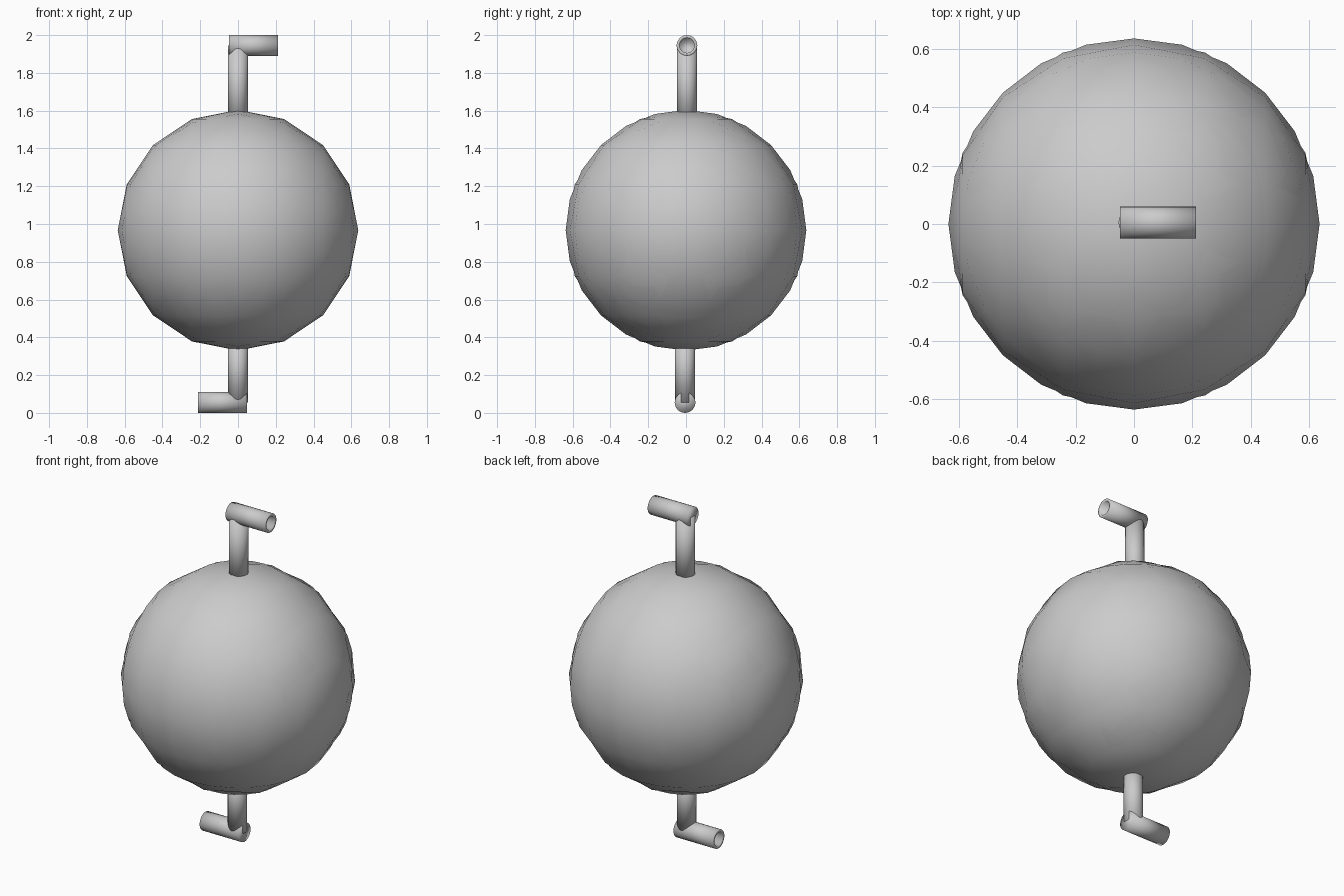
import bpy
from math import pi

if "Cube" in bpy.data.objects:
    bpy.data.objects.remove(bpy.data.objects["Cube"])

R, CENTRE = 0.637, 0.967      # body radius and height
PIPE = 0.055                  # pipe radius


def smooth(ob):
    for p in ob.data.polygons:
        p.use_smooth = True


def ball(name, rot):
    bpy.ops.mesh.primitive_uv_sphere_add(segments=24, ring_count=8, radius=R,
                                         location=(0, 0, CENTRE), rotation=rot)
    ob = bpy.context.object
    ob.name = name
    smooth(ob)


def lathe(name, profile, loc, rot, steps=24):
    """Revolve (radius, height) points round the local z axis."""
    from math import cos, sin
    verts, faces = [], []
    for r, h in profile:
        verts += [(r * cos(2 * pi * i / steps), r * sin(2 * pi * i / steps), h)
                  for i in range(steps)]
    for k in range(len(profile) - 1):
        for i in range(steps):
            j = (i + 1) % steps
            a, b = k * steps, (k + 1) * steps
            faces.append((a + i, a + j, b + j, b + i))
    # end caps
    faces.append(tuple(reversed(range(steps))))
    last = (len(profile) - 1) * steps
    faces.append(tuple(range(last, last + steps)))
    me = bpy.data.meshes.new(name)
    me.from_pydata(verts, [], faces)
    ob = bpy.data.objects.new(name, me)
    bpy.context.collection.objects.link(ob)
    ob.location, ob.rotation_euler = loc, rot
    smooth(ob)


# Round body: two crossed low-poly spheres, poles up and poles sideways
ball("body_upright", (0, 0, 0))
ball("body_sideways", (0, pi / 2, 0))

# Pipes: a stem and an open-ended spout, turned opposite ways above and below
for side, s in (("upper", 1), ("lower", -1)):
    y = 0.005 * s
    z_spout = 1 + s * 0.945
    z_low, z_high = sorted((CENTRE + s * 0.55, z_spout))
    lathe(side + "_stem", [(0.053, 0), (0.053, z_high - z_low)],
          (0, y, z_low), (0, 0, 0))
    lathe(side + "_spout",
          [(PIPE, 0), (PIPE, 0.26), (0.039, 0.26), (0.039, 0.11)],
          (-0.048 * s, y, z_spout), (0, s * pi / 2, 0))
